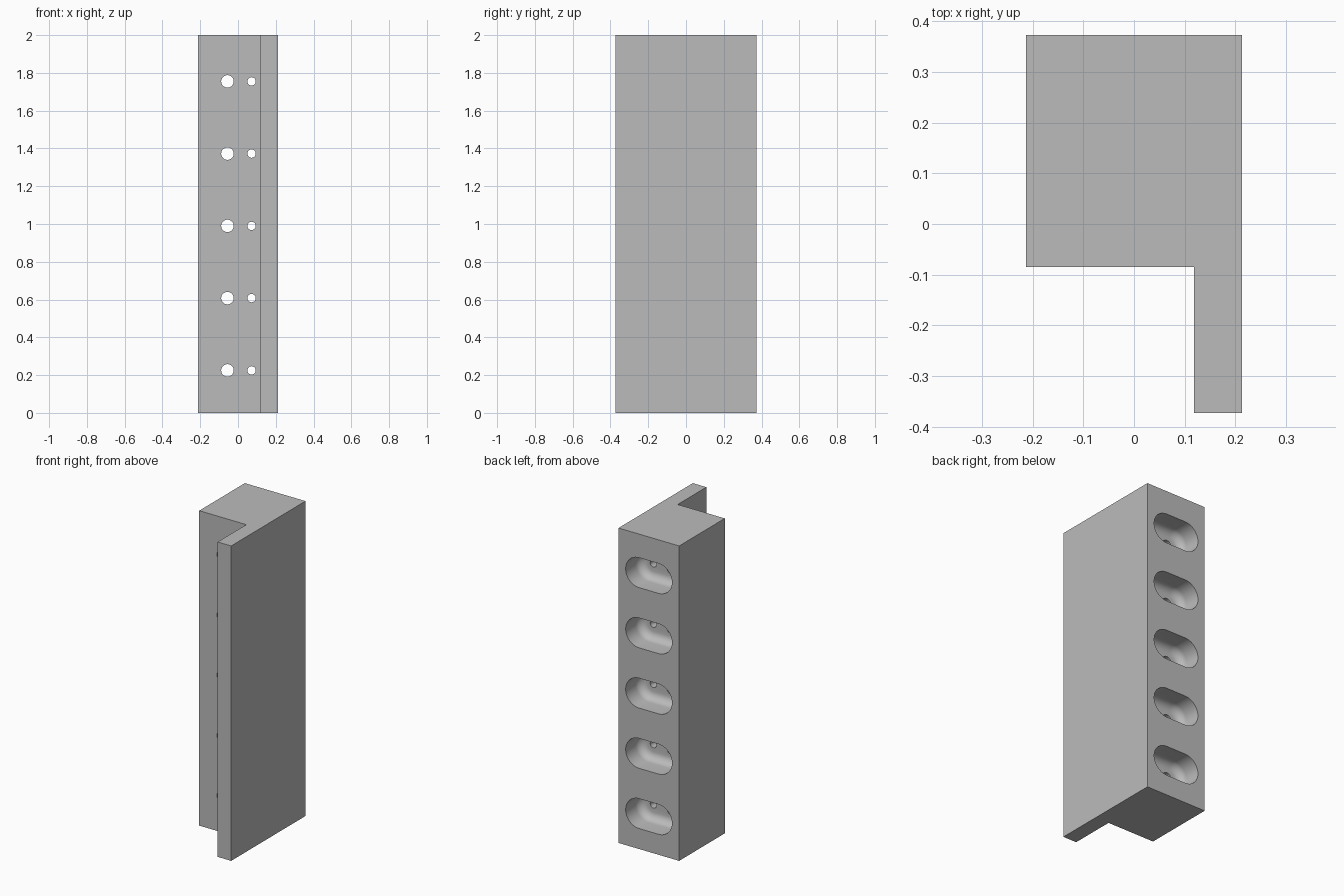
import bpy, bmesh
from math import sin, cos, pi, radians

cube = bpy.data.objects.get("Cube")
if cube:
    bpy.data.objects.remove(cube, do_unlink=True)

BACK, LEDGE, FLOOR = 0.373, -0.085, 0.225
LEVELS = [0.225 + 0.3825 * i for i in range(5)]

grey = bpy.data.materials.new("plain grey")
grey.use_nodes = True
grey.diffuse_color = (0.5, 0.5, 0.5, 1)
grey.node_tree.nodes["Principled BSDF"].inputs["Base Color"].default_value = (0.5, 0.5, 0.5, 1)


def make_object(name, bm):
    bmesh.ops.recalc_face_normals(bm, faces=bm.faces)
    mesh = bpy.data.meshes.new(name)
    bm.to_mesh(mesh)
    bm.free()
    mesh.materials.append(grey)
    obj = bpy.data.objects.new(name, mesh)
    bpy.context.collection.objects.link(obj)
    return obj


def loft(bm, rings):
    """Skin a closed solid through matching rings of points."""
    loops = [[bm.verts.new(p) for p in ring] for ring in rings]
    n = len(loops[0])
    for a, b in zip(loops, loops[1:]):
        for i in range(n):
            j = (i + 1) % n
            bm.faces.new((a[i], a[j], b[j], b[i]))
    bm.faces.new(loops[0])
    bm.faces.new(loops[-1])


def slot_ring(x, z, y, half, r, steps=20):
    """Outline with straight length 2 * half and round ends of radius r."""
    points = []
    for side in (1, -1):
        for i in range(steps + 1):
            a = -pi / 2 + pi * i / steps
            points.append((x + side * (half + r * cos(a)), y, z + side * r * sin(a)))
    return points


def circle_ring(x, z, y, r, steps=40):
    return [(x + r * cos(2 * pi * i / steps), y, z + r * sin(2 * pi * i / steps))
            for i in range(steps)]


# Angle-shaped body: thick block with a thin flange running forward
outline = [(-0.213, BACK), (-0.213, LEDGE), (0.118, LEDGE),
           (0.118, -BACK), (0.213, -BACK), (0.213, BACK)]
bm = bmesh.new()
loft(bm, [[(x, y, z) for x, y in outline] for z in (0, 2)])
body = make_object("angle_block", bm)

# Rounded pockets in the back, with filleted floors
radius, half, fillet = 0.095, 0.068, 0.05
bm = bmesh.new()
for z in LEVELS:
    rings = [slot_ring(0, z, BACK + 0.05, half, radius)]
    for k in range(9):
        a = pi / 2 * k / 8
        rings.append(slot_ring(0, z, FLOOR + fillet * (1 - sin(a)), half,
                               radius - fillet * (1 - cos(a))))
    loft(bm, rings)
pockets = make_object("pocket_cutter", bm)

# A large and a small hole from each pocket floor through to the front
bm = bmesh.new()
for z in LEVELS:
    for x, r in ((-0.056, 0.033), (0.072, 0.022)):
        loft(bm, [circle_ring(x, z, y, r) for y in (LEDGE - 0.05, BACK - 0.03)])
holes = make_object("hole_cutter", bm)

# Cut, then discard the cutters
bpy.context.view_layer.objects.active = body
for cutter in (pockets, holes):
    cutter.hide_render = True
    mod = body.modifiers.new(cutter.name, 'BOOLEAN')
    mod.operation = 'DIFFERENCE'
    mod.solver = 'EXACT'
    mod.object = cutter
    bpy.ops.object.modifier_apply(modifier=mod.name)
    bpy.data.objects.remove(cutter, do_unlink=True)

bpy.ops.object.select_all(action='DESELECT')
body.select_set(True)
bpy.ops.object.shade_smooth_by_angle(angle=radians(30))
